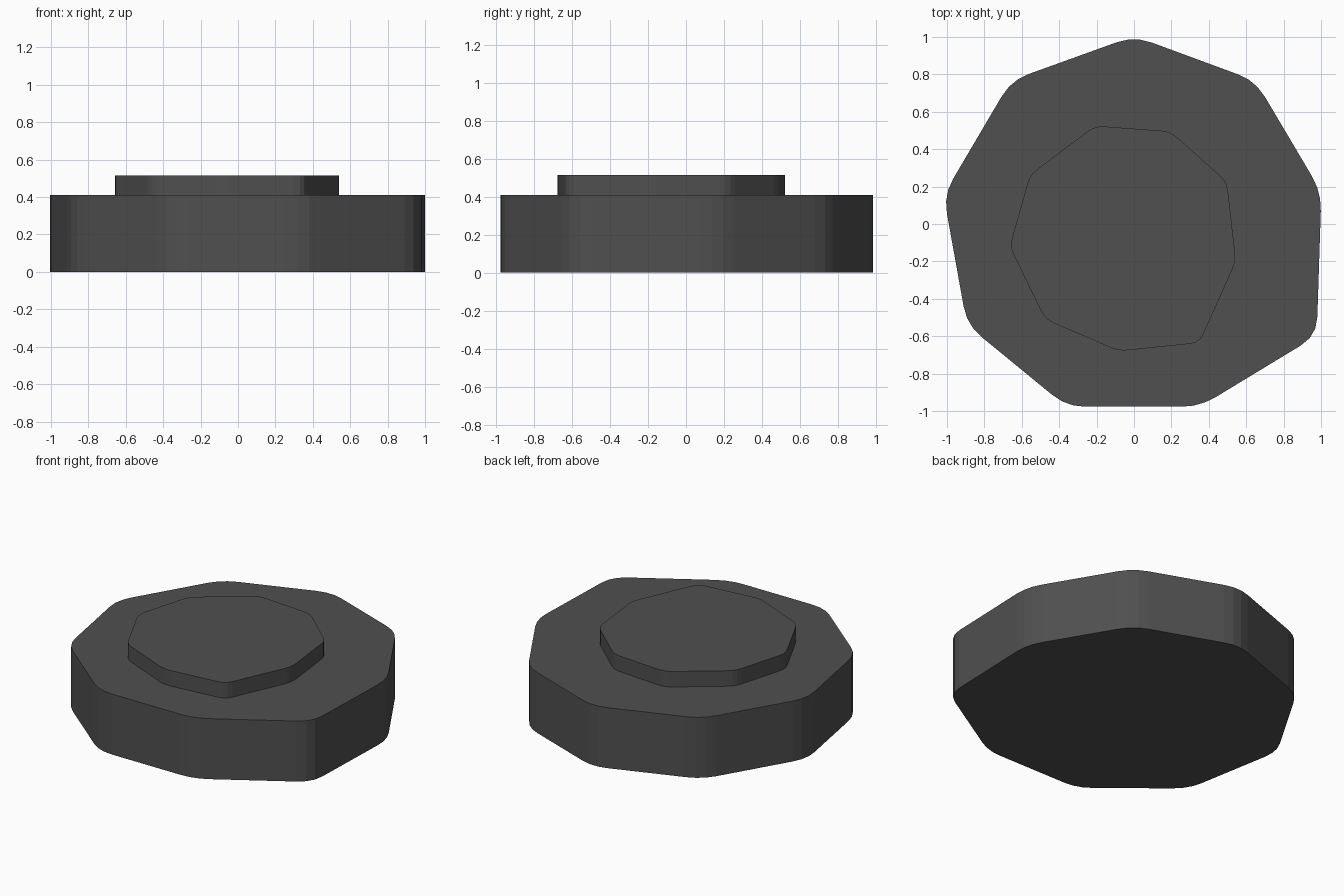
import bpy, bmesh
from mathutils import Vector

if "Cube" in bpy.data.objects:
    bpy.data.objects.remove(bpy.data.objects["Cube"])

dark_grey = bpy.data.materials.new("dark_grey")
dark_grey.diffuse_color = (0.08, 0.08, 0.08, 1)
dark_grey.use_nodes = True
dark_grey.node_tree.nodes["Principled BSDF"].inputs["Base Color"].default_value = dark_grey.diffuse_color


def rounded(corners, cut, steps=3):
    """Round every corner of a polygon with a short curve."""
    pts = [Vector(c) for c in corners]
    out = []
    for i, c in enumerate(pts):
        a = c + (pts[i - 1] - c).normalized() * cut
        b = c + (pts[(i + 1) % len(pts)] - c).normalized() * cut
        for k in range(steps + 1):
            t = k / steps
            out.append(a * (1 - t) ** 2 + c * 2 * t * (1 - t) + b * t * t)
    return out


def slab(name, outline, z0, z1):
    """Extrude a counter-clockwise outline from z0 to z1."""
    bm = bmesh.new()
    base = bm.faces.new([bm.verts.new((p.x, p.y, z0)) for p in outline])
    top = bmesh.ops.extrude_face_region(bm, geom=[base], use_keep_orig=True)
    verts = [g for g in top["geom"] if isinstance(g, bmesh.types.BMVert)]
    bmesh.ops.translate(bm, verts=verts, vec=(0, 0, z1 - z0))
    bmesh.ops.recalc_face_normals(bm, faces=bm.faces)
    mesh = bpy.data.meshes.new(name)
    bm.to_mesh(mesh)
    bm.free()
    mesh.materials.append(dark_grey)
    bpy.context.collection.objects.link(bpy.data.objects.new(name, mesh))


# Wide nine-sided base slab
base_corners = [(0, 1.005), (-0.657, 0.768), (-1.018, 0.155), (-0.893, -0.54),
                (-0.36, -0.977), (0.352, -0.977), (0.977, -0.598),
                (1.002, 0.17), (0.649, 0.766)]
slab("base_slab", rounded(base_corners, 0.1), 0, 0.41)

# Smaller off-centre upper step
step_corners = [(-0.208, 0.525), (-0.555, 0.265), (-0.665, -0.12),
                (-0.475, -0.51), (-0.08, -0.68), (0.35, -0.635),
                (0.545, -0.2), (0.497, 0.225), (0.195, 0.495)]
slab("upper_step", rounded(step_corners, 0.05), 0.41, 0.515)
